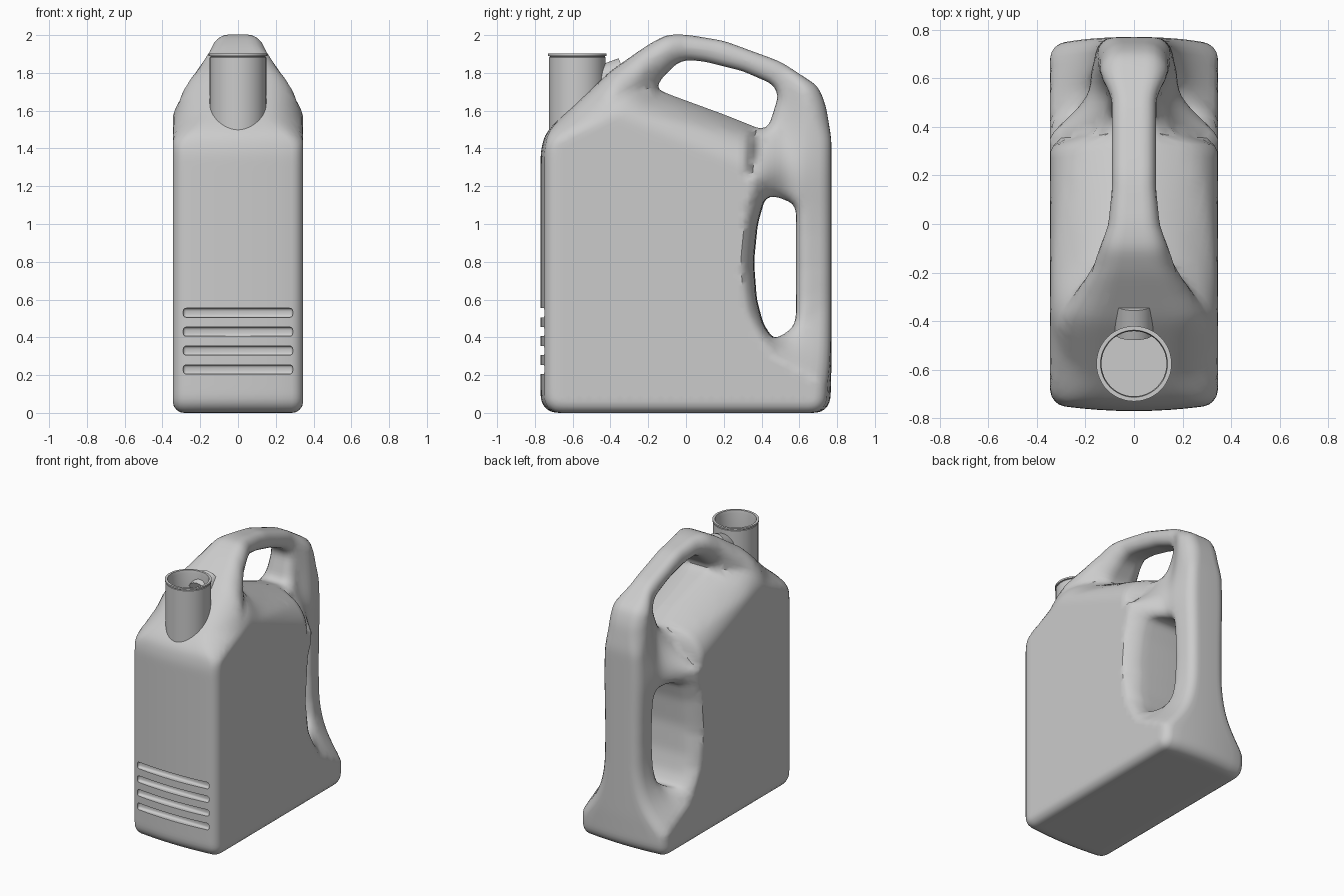
import bpy, bmesh, math
from mathutils import Vector, Matrix
from mathutils.geometry import delaunay_2d_cdt
from mathutils.kdtree import KDTree

cube = bpy.data.objects.get("Cube")
if cube:
    bpy.data.objects.remove(cube, do_unlink=True)

plastic = bpy.data.materials.new("light grey plastic")
plastic.use_nodes = True
plastic.diffuse_color = (0.6, 0.6, 0.6, 1)
plastic.node_tree.nodes["Principled BSDF"].inputs["Base Color"].default_value = (0.6, 0.6, 0.6, 1)

HALF = 0.345   # half width of the body


# --- helpers -------------------------------------------------------------
def make_object(name, bm):
    mesh = bpy.data.meshes.new(name)
    bm.to_mesh(mesh)
    bm.free()
    mesh.materials.append(plastic)
    obj = bpy.data.objects.new(name, mesh)
    bpy.context.collection.objects.link(obj)
    return obj


def activate(obj):
    bpy.ops.object.select_all(action='DESELECT')
    obj.select_set(True)
    bpy.context.view_layer.objects.active = obj


def resample(points, closed=True, step=0.025):
    pts = [Vector(p) for p in points]
    ends = pts[1:] + pts[:1] if closed else pts[1:]
    out = []
    for a, b in zip(pts, ends):
        n = max(1, round((b - a).length / step))
        out += [a.lerp(b, i / n) for i in range(n)]
    return out


def soft_loop(points, rounds=3):
    loop = resample(points)
    for _ in range(rounds):
        loop = [(loop[i - 1] + 2 * p + loop[(i + 1) % len(loop)]) / 4 for i, p in enumerate(loop)]
    return loop


def tree_of(points):
    kd = KDTree(len(points))
    for i, p in enumerate(points):
        kd.insert((p[0], p[1], 0), i)
    kd.balance()
    return lambda p: kd.find((p[0], p[1], 0))[2]


def ramp(lo, hi, v):
    t = min(1, max(0, (v - lo) / (hi - lo)))
    return t * t * (3 - 2 * t)


def table(rows, v):
    if v <= rows[0][0]:
        return rows[0][1]
    for (a, fa), (b, fb) in zip(rows, rows[1:]):
        if v <= b:
            return fa + (fb - fa) * (v - a) / (b - a)
    return rows[-1][1]


# --- side profile: outline, top grip opening, rear grip opening -----------
outline = soft_loop([(-.72, 0), (-.77, .05), (-.77, 1.38), (-.75, 1.47), (-.7, 1.53),
                     (-.4, 1.81), (-.2, 1.95), (-.1, 2.003), (0, 2.003), (.2, 1.97),
                     (.5, 1.86), (.7, 1.73), (.74, 1.63), (.77, 1.45), (.77, .25),
                     (.765, .05), (.72, 0)])
top_opening = soft_loop([(-.16, 1.72), (-.13, 1.77), (-.05, 1.85), (0, 1.87), (.1, 1.86),
                         (.3, 1.81), (.46, 1.74), (.49, 1.68), (.44, 1.52), (.4, 1.5),
                         (.2, 1.58), (-.1, 1.69)], 2)
rear_opening = soft_loop([(.42, 1.14), (.47, 1.15), (.57, 1.11), (.585, 1.07), (.585, .5),
                          (.57, .45), (.5, .4), (.46, .395), (.41, .47), (.375, .6),
                          (.36, .8), (.38, 1)], 2)
loops = [outline, top_opening, rear_opening]
edge_dist = tree_of([p for loop in loops for p in loop])

# Rear limit of the full-width side panel, as (height, depth)
bite = [(.13, .8), (.2, .66), (.3, .47), (.5, .35), (.75, .3), (1, .32), (1.25, .38)]
bite_dist = tree_of(resample([(y, z) for z, y in bite], closed=False))
neck_flare = [(-.45, HALF), (-.4, .33), (-.3, .25), (-.18, .17), (0, .105), (.15, .09)]


def inside(p):
    hit = False
    for loop in loops:
        a = loop[-1]
        for b in loop:
            if (a.y > p[1]) != (b.y > p[1]) and p[0] < a.x + (p[1] - a.y) * (b.x - a.x) / (b.y - a.y):
                hit = not hit
            a = b
    return hit


def half_width(y, z, d):
    """Half thickness of the jug at a point of the side profile, d from its edge."""
    grip = table(neck_flare, y) + .05 * ramp(.5, .65, y)
    wedge = grip + max(0, HALF - grip) * math.exp(-(bite_dist((y, z)) / .17) ** 1.3)
    if z <= bite[-1][0]:
        width = HALF if y <= table(bite, z) else wedge
    else:
        t = min(1, max(0, (1.665 - .386 * y - z) / .26))
        shoulder = HALF * math.sqrt(1 - (1 - t) ** 2)
        width = max(wedge, shoulder * (1 - ramp(.32, .45, y)))
    r = .06 + ramp(1.4, 1.6, z) * (.6 * width - .06)
    k = max(0, 1 - d / r)
    return width - r + r * math.sqrt(1 - k * k)


# --- jug body with both grips ---------------------------------------------
points, edges = [], []
for loop in loops:
    start, n = len(points), len(loop)
    points += loop
    edges += [(start + i, start + (i + 1) % n) for i in range(n)]
for loop in loops:
    for i, p in enumerate(loop):
        tangent = (loop[(i + 1) % len(loop)] - loop[i - 1]).normalized()
        normal = Vector((-tangent.y, tangent.x))
        if not inside(p + normal * .004):
            normal.negate()
        for d in (.004, .015, .035, .06):
            q = p + normal * d
            if edge_dist(q) > d * .95:
                points.append(q)
cell = .028
for i in range(-28, 29):
    for j in range(72):
        q = Vector((i * cell, j * cell + (i % 2) * cell / 2))
        if edge_dist(q) > .075 and inside(q):
            points.append(q)

flat, _, tris, *_ = delaunay_2d_cdt(points, edges, [], 0, 1e-6)
dist = [edge_dist(p) for p in flat]
bm = bmesh.new()
verts = [bm.verts.new((half_width(p[0], p[1], d), p[0], p[1])) for p, d in zip(flat, dist)]
for tri in tris:
    if all(dist[i] < 1e-4 for i in tri):
        centre = sum((Vector(flat[i]) for i in tri), Vector((0, 0))) / len(tri)
        if not inside(centre):
            continue
    bm.faces.new([verts[i] for i in tri])
bmesh.ops.delete(bm, geom=[v for v in bm.verts if not v.link_faces], context='VERTS')

# Edge walls reaching the centre plane
rim = [e for e in bm.edges if e.is_boundary]
for keep in (.75, .667, .5, 0):
    made = bmesh.ops.extrude_edge_only(bm, edges=rim)["geom"]
    rim = [g for g in made if isinstance(g, bmesh.types.BMEdge)]
    for v in (g for g in made if isinstance(g, bmesh.types.BMVert)):
        v.co.x *= keep
bmesh.ops.recalc_face_normals(bm, faces=bm.faces[:])
if sum(f.normal.x * f.calc_area() for f in bm.faces) < 0:
    bmesh.ops.reverse_faces(bm, faces=bm.faces[:])
for v in bm.verts:                     # front and back bow outwards
    v.co.y *= 1 - .3 * v.co.x ** 2
jug = make_object("jug_body", bm)
mirror = jug.modifiers.new("mirror", 'MIRROR')
mirror.use_clip = True
activate(jug)
bpy.ops.object.modifier_apply(modifier=mirror.name)

# --- four grip grooves on the front ----------------------------------------
bm = bmesh.new()
for i in range(4):
    place = Matrix.Translation((0, -.785, .23 + .1 * i))
    bar = bmesh.ops.create_cube(bm, size=1, matrix=place @ Matrix.Diagonal((.58, .11, .048, 1)))
    side_edges = {e for v in bar["verts"] for e in v.link_edges}
    bmesh.ops.bevel(bm, geom=list(side_edges), offset=.015, segments=3, affect='EDGES', profile=.5)
cutter = make_object("groove_cutter", bm)
cutter.hide_render = True
cut = jug.modifiers.new("grooves", 'BOOLEAN')
cut.operation, cut.solver, cut.object = 'DIFFERENCE', 'EXACT', cutter
activate(jug)
bpy.ops.object.modifier_apply(modifier=cut.name)
bpy.data.objects.remove(cutter, do_unlink=True)

# --- filler neck with a thin lip --------------------------------------------
bm = bmesh.new()
profile = [(.15, 1.4), (.15, 1.882), (.146, 1.884), (.146, 1.888), (.155, 1.89), (.155, 1.902),
           (.138, 1.902), (.134, 1.88), (.134, 1.76), (0, 1.76)]
ring = [bm.verts.new((r, 0, z)) for r, z in profile]
path = [bm.edges.new(pair) for pair in zip(ring, ring[1:])]
bmesh.ops.spin(bm, geom=ring + path, cent=(0, 0, 0), axis=(0, 0, 1), angle=math.tau, steps=48)
bmesh.ops.remove_doubles(bm, verts=bm.verts[:], dist=1e-4)
bmesh.ops.recalc_face_normals(bm, faces=bm.faces[:])
bmesh.ops.translate(bm, verts=bm.verts[:], vec=(0, -.575, 0))
neck = make_object("filler_neck", bm)

# --- short vent tube joining the neck to the handle -------------------------
bm = bmesh.new()
tilt = Matrix.Rotation(math.radians(110), 4, 'X')
bmesh.ops.create_cone(bm, cap_ends=True, segments=32, radius1=.08, radius2=.08, depth=.13,
                      matrix=Matrix.Translation((0, -.39, 1.78)) @ tilt)
vent = make_object("vent_tube", bm)

for obj in (jug, neck, vent):
    activate(obj)
    bpy.ops.object.shade_smooth_by_angle(angle=math.radians(40))
